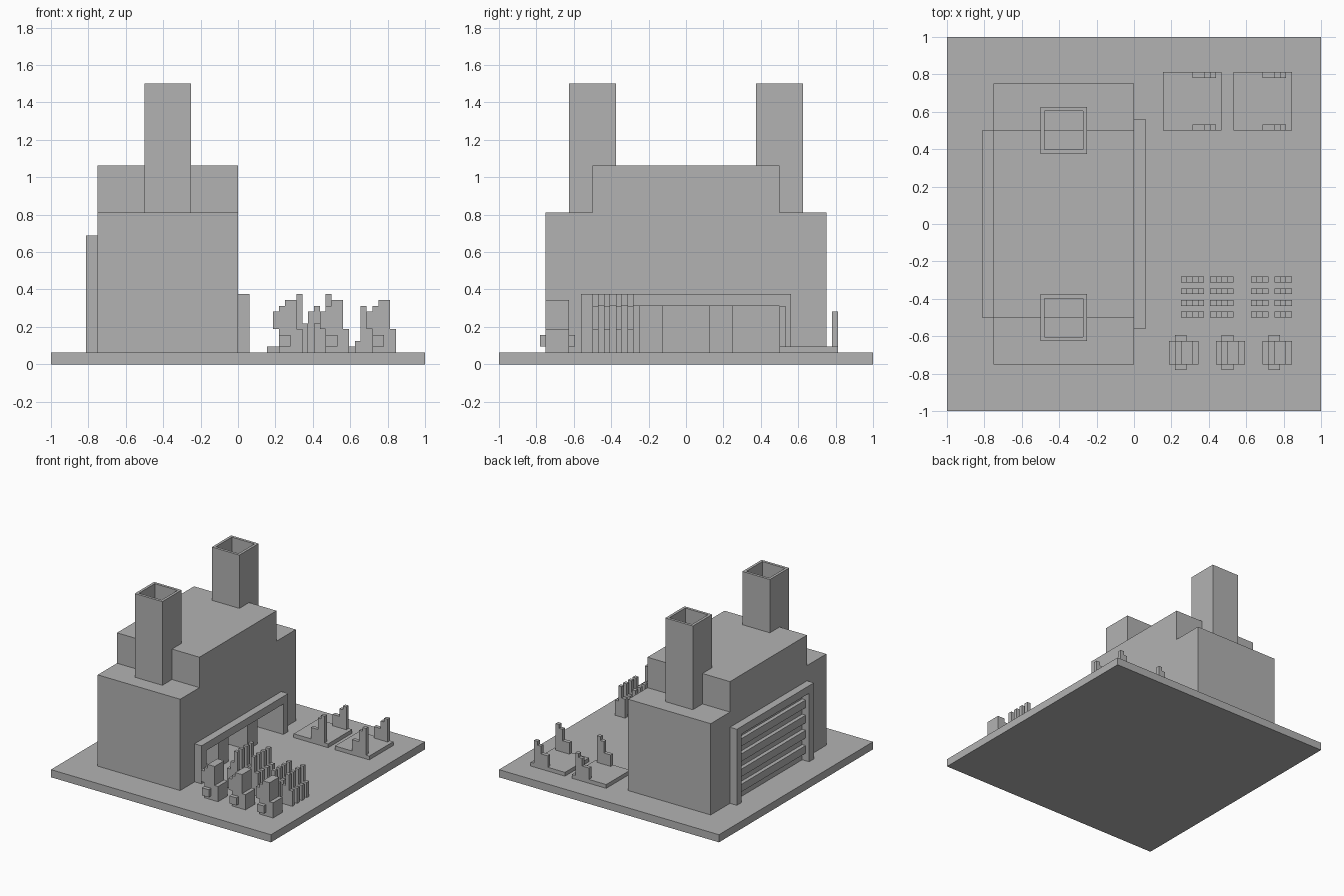
import bpy, bmesh

cube = bpy.data.objects.get("Cube")
if cube:
    bpy.data.objects.remove(cube, do_unlink=True)

U = 1 / 32          # block grid size
GROUND = 2 * U

grey = bpy.data.materials.new("plain grey")
grey.use_nodes = True
grey.diffuse_color = (0.45, 0.45, 0.45, 1)
grey.node_tree.nodes["Principled BSDF"].inputs["Base Color"].default_value = (0.45, 0.45, 0.45, 1)


def finish(name, bm):
    bmesh.ops.recalc_face_normals(bm, faces=bm.faces)
    mesh = bpy.data.meshes.new(name)
    bm.to_mesh(mesh)
    bm.free()
    mesh.materials.append(grey)
    obj = bpy.data.objects.new(name, mesh)
    bpy.context.collection.objects.link(obj)
    return obj


def prism(name, outline, axis, lo, hi):
    """Extrude an outline given in grid units along y or z."""
    def place(a, b, c):
        return (a * U, c * U, b * U) if axis == "y" else (a * U, b * U, c * U)
    bm = bmesh.new()
    face = bm.faces.new([bm.verts.new(place(a, b, lo)) for a, b in outline])
    out = bmesh.ops.extrude_face_region(bm, geom=[face])
    top = [v for v in out["geom"] if isinstance(v, bmesh.types.BMVert)]
    shift = place(0, 0, hi - lo)
    bmesh.ops.translate(bm, verts=top, vec=shift)
    return finish(name, bm)


def box(name, x, y, z):
    return prism(name, [(x[0], y[0]), (x[1], y[0]), (x[1], y[1]), (x[0], y[1])], "z", *z)


def steps(heights, x, base, width=1):
    """Side outline of a row of columns with the given heights."""
    pts = [(x, base)]
    for i, h in enumerate(heights):
        pts += [(x + i * width, h), (x + (i + 1) * width, h)]
    return pts + [(x + len(heights) * width, base)]


# Ground slab
box("ground_slab", (-32, 32), (-32, 32), (0, 2))

# Lower hall with three recessed bays
plan = [(-24, -24), (0, -24)]
for start in (-16, -4, 8):
    plan += [(0, start), (-6, start), (-6, start + 8), (0, start + 8)]
plan += [(0, 24), (-24, 24)]
prism("hall_ground_floor", plan, "z", 2, 10)
box("hall_upper_floor", (-24, 0), (-24, 24), (10, 26))
box("roof_block", (-24, 0), (-16, 16), (26, 34))

# Hollow chimneys
for name, y in (("front_chimney", -16), ("back_chimney", 16)):
    obj = box(name, (-16, -8), (y - 4, y + 4), (26, 48))
    bm = bmesh.new()
    bm.from_mesh(obj.data)
    top = max(bm.faces, key=lambda f: f.calc_center_median().z)
    bmesh.ops.inset_region(bm, faces=[top], thickness=U)
    out = bmesh.ops.extrude_face_region(bm, geom=[top])
    verts = [v for v in out["geom"] if isinstance(v, bmesh.types.BMVert)]
    bmesh.ops.translate(bm, verts=verts, vec=(0, 0, -20 * U))
    if top.is_valid:
        bmesh.ops.delete(bm, geom=[top], context="FACES_ONLY")
    bm.to_mesh(obj.data)
    bm.free()

# Frame around the bays
box("bay_lintel", (0, 2), (-18, 18), (10, 12))
for side in (-1, 1):
    box("bay_post", (0, 2), sorted((side * 16, side * 18)), (2, 10))

# Slatted shutter on the far wall
box("shutter_top", (-26, -24), (-16, 16), (20, 22))
for side in (-1, 1):
    box("shutter_post", (-26, -24), sorted((side * 14, side * 16)), (2, 20))
for i in range(4):
    box("shutter_slat", (-25, -24), (-14, 14), (4 + 4 * i, 6 + 4 * i))

# Two low platforms, each with a stepped post at front and back
for x in (5, 17):
    box("platform", (x, x + 10), (16, 26), (2, 3))
    prism("platform_front_post", steps((6, 6, 9, 10), x + 5, 3), "y", 16, 17)
    prism("platform_back_post", steps((6, 6, 8, 9), x + 5, 3), "y", 25, 26)

# Rows of thin stepped racks
racks = ((8, (7, 9, 12, 7)), (13, (7, 9, 12, 8)), (20, (4, 10, 7)), (24, (7, 10, 6)))
for x, heights in racks:
    for y in (-16, -14, -12, -10):
        prism("rack", steps(heights, x, 2), "y", y, y + 1)

# Three small machines with overhanging heads and side hubs
for x in (6, 14, 22):
    prism("machine_body", [(x + 1, 2), (x + 1, 6), (x, 6), (x, 9), (x + 1, 9), (x + 1, 10),
                           (x + 2, 10), (x + 2, 11), (x + 4, 11), (x + 4, 6),
                           (x + 5, 6), (x + 5, 2)], "y", -24, -20)
    for y in (-25, -20):
        box("machine_hub", (x + 1, x + 3), (y, y + 1), (3, 5))
